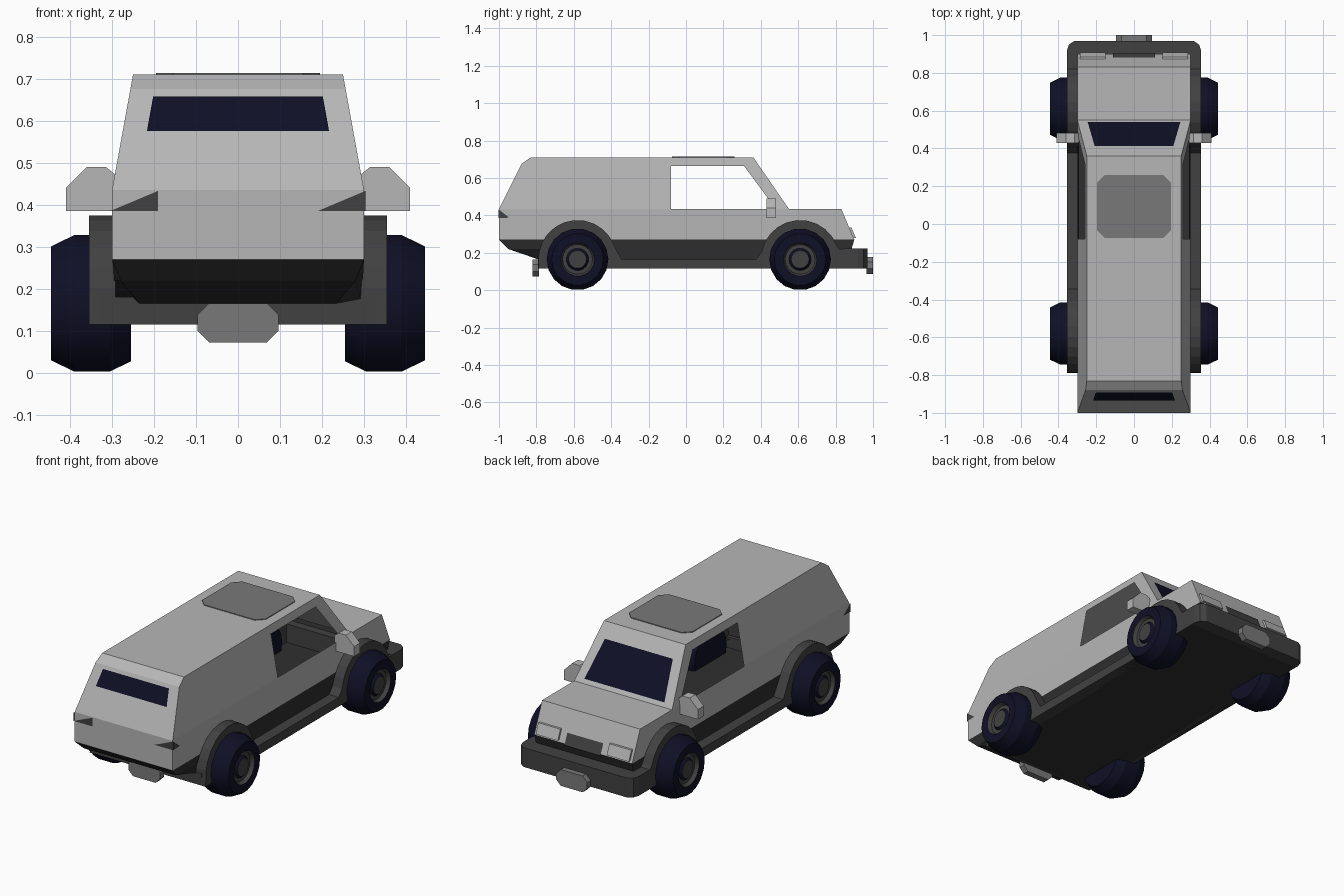
import bpy, bmesh, math
from mathutils import Vector

if "Cube" in bpy.data.objects:
    bpy.data.objects.remove(bpy.data.objects["Cube"])


def material(name, r, g, b):
    m = bpy.data.materials.new(name)
    m.diffuse_color = (r, g, b, 1)
    m.use_nodes = True
    m.node_tree.nodes["Principled BSDF"].inputs["Base Color"].default_value = m.diffuse_color
    return m


PAINT = material("light_grey_paint", 0.47, 0.47, 0.47)
TRIM = material("dark_grey_trim", 0.053, 0.053, 0.053)
UNDER = material("charcoal_underbody", 0.028, 0.028, 0.028)
NAVY = material("navy_rubber_and_glass", 0.005, 0.005, 0.02)
MID = material("mid_grey", 0.19, 0.19, 0.19)


def make(name, bm, *mats):
    me = bpy.data.meshes.new(name)
    bm.to_mesh(me)
    bm.free()
    ob = bpy.data.objects.new(name, me)
    bpy.context.collection.objects.link(ob)
    for m in mats:
        me.materials.append(m)
    return ob


def shell(name, polys, mat, centre=(0, 0, 0.35)):
    """Open surface from polygons, with all faces turned away from the centre."""
    bm = bmesh.new()
    for p in polys:
        bm.faces.new([bm.verts.new(v) for v in p])
    bmesh.ops.remove_doubles(bm, verts=bm.verts, dist=1e-4)
    bm.normal_update()
    for f in bm.faces:
        if f.normal.dot(f.calc_center_median() - Vector(centre)) < 0:
            f.normal_flip()
    return make(name, bm, mat)


def prism(name, pts, axis, a, b, mat):
    """Extrude a 2D outline along an axis from a to b."""
    def place(p, d):
        v = list(p)
        v.insert(axis, d)
        return v
    bm = bmesh.new()
    f = bm.faces.new([bm.verts.new(place(p, a)) for p in pts])
    new = bmesh.ops.extrude_face_region(bm, geom=[f])["geom"]
    off = Vector(place((0, 0), b - a))
    bmesh.ops.translate(bm, vec=off, verts=[v for v in new if isinstance(v, bmesh.types.BMVert)])
    bmesh.ops.recalc_face_normals(bm, faces=bm.faces)
    return make(name, bm, mat)


def chamfered(w, lo, hi, c):
    """Octagon outline, symmetric about zero."""
    return [(-w, lo + c), (-w + c, lo), (w - c, lo), (w, lo + c),
            (w, hi - c), (w - c, hi), (-w + c, hi), (-w, hi - c)]


# ---- body shell with open side windows
BELT, ROOF = 0.435, 0.71


def at(s, y, z):
    lean = max(0, z - BELT) / (ROOF - BELT)
    return (s * (0.30 - 0.05 * lean), y, z)


outline = [(-1, 0.27), (-1, BELT), (-0.88, 0.675), (-0.83, ROOF),
           (0.36, ROOF), (0.55, BELT), (0.83, BELT), (0.9, 0.27)]
side_panels = [
    [(-1, 0.27), (-1, BELT), (-0.08, BELT), (0.48, BELT), (0.55, BELT), (0.83, BELT), (0.9, 0.27)],
    [(-1, BELT), (-0.88, 0.675), (-0.83, ROOF), (-0.08, ROOF), (-0.08, 0.665), (-0.08, BELT)],
    [(-0.08, ROOF), (-0.08, 0.665), (0.31, 0.665), (0.36, ROOF)],
    [(0.36, ROOF), (0.31, 0.665), (0.48, BELT), (0.55, BELT)],
]
polys = [[at(-1, *p), at(1, *p), at(1, *q), at(-1, *q)] for p, q in zip(outline, outline[1:])]
polys += [[at(s, *p) for p in panel] for s in (-1, 1) for panel in side_panels]
shell("body", polys, PAINT)


# ---- glass and painted plates lying just above the body
def rear_y(z):
    return -1 + 0.12 * (z - BELT) / 0.24 - 0.004


def screen_y(z):
    return 0.36 + 0.19 * (ROOF - z) / 0.275 + 0.004


def nose_y(z):
    return 0.83 + 0.07 * (BELT - z) / 0.165 + 0.004


def band(name, yfun, x0, z0, x1, z1, mat):
    return shell(name, [[(-x0, yfun(z0), z0), (x0, yfun(z0), z0),
                         (x1, yfun(z1), z1), (-x1, yfun(z1), z1)]], mat)


band("rear_window", rear_y, 0.217, 0.575, 0.202, 0.658, NAVY)
band("windshield", screen_y, 0.245, 0.457, 0.208, 0.64, NAVY)
band("grille", nose_y, 0.11, 0.265, 0.11, 0.325, TRIM)
prism("sunroof", chamfered(0.195, -0.075, 0.26, 0.04), 2, ROOF, ROOF + 0.004, MID)

for s in (-1, 1):
    side = "right" if s > 0 else "left"
    # tail lamps wrap around the rear corners
    shell(side + "_tail_lamp", [
        [(s * 0.304, -1.003, 0.385), (s * 0.19, -1.003, 0.385),
         (s * (0.304 if s > 0 else 0.19), -1.003, 0.433)],
        [(s * 0.304, -1.003, 0.385), (s * 0.304, -1.003, 0.433), (s * 0.304, -0.945, 0.388)]], TRIM)
    # headlamps
    prism(side + "_headlamp", [(0.84, 0.335), (0.885, 0.335), (0.908, 0.28), (0.86, 0.28)],
          0, s * 0.15, s * 0.285, PAINT)
    # door mirrors
    prism(side + "_mirror", [(s * 0.29, 0.385), (s * 0.41, 0.385), (s * 0.41, 0.44),
                             (s * 0.36, 0.49), (s * 0.315, 0.49), (s * 0.29, 0.47)],
          1, 0.43, 0.482, PAINT)

# ---- lower body, tapering under the tail
rings = []
for z, yr, xr, yf in ((0.27, -1, 0.30, 0.9), (0.22, -0.95, 0.28, 0.885), (0.165, -0.79, 0.235, 0.87)):
    x = 0.30 - (0.27 - z) * 0.05
    rings.append([(-xr, yr, z), (xr, yr, z), (x, -0.75, z), (x, yf, z), (-x, yf, z), (-x, -0.75, z)])
polys = [[a[i], a[(i + 1) % 6], b[(i + 1) % 6], b[i]]
         for a, b in zip(rings, rings[1:]) for i in range(6)]
shell("lower_body", polys, UNDER)

# ---- chassis: floor, sills with wheel arches, bumper
WHEEL_Y, WHEEL_Z = (-0.58, 0.61), 0.165
prism("floor", [(-0.35, -0.785), (0.35, -0.785), (0.35, 0.9), (-0.35, 0.9)], 2, 0.115, 0.12, UNDER)
prism("rear_crossmember", [(-0.79, 0.115), (-0.77, 0.115), (-0.77, 0.18), (-0.79, 0.18)],
      0, -0.33, 0.33, TRIM)


def arch(cy):
    angles = [math.radians(170 - i * 15) for i in range(11)]
    return [(cy + 0.21 * math.cos(t), WHEEL_Z + 0.21 * math.sin(t)) for t in angles]


sill = ([(-0.79, 0.115)] + arch(WHEEL_Y[0]) + [(-0.345, 0.165), (0.375, 0.165)]
        + arch(WHEEL_Y[1]) + [(0.82, 0.22), (0.88, 0.22), (0.88, 0.115)])
for s in (-1, 1):
    prism(("right" if s > 0 else "left") + "_sill_and_arches", sill, 0, s * 0.292, s * 0.355, TRIM)

prism("front_bumper", [(-0.355, 0.84), (0.355, 0.84), (0.355, 0.92), (0.345, 0.95), (0.315, 0.97),
                       (-0.315, 0.97), (-0.345, 0.95), (-0.355, 0.92)], 2, 0.115, 0.222, TRIM)
prism("front_plate", chamfered(0.095, 0.088, 0.178, 0.028), 1, 0.965, 1.0, MID)
prism("rear_plate", chamfered(0.097, 0.072, 0.165, 0.028), 1, -0.82, -0.785, MID)

# ---- wheels: revolved tyre with a recessed hub
# (x, radius, material index of the band that follows)
profile = [(0.255, 0.0, 0), (0.255, 0.14, 0), (0.305, 0.165, 0), (0.39, 0.165, 0), (0.445, 0.138, 0),
           (0.445, 0.09, 1), (0.425, 0.08, 1), (0.425, 0.06, 0), (0.437, 0.048, 1), (0.437, 0.0, 1)]
SEG = 18


def wheel(name, s, cy):
    bm = bmesh.new()
    loops = []
    for x, r, _ in profile:
        loops.append([bm.verts.new((s * x, cy + r * math.cos(2 * math.pi * i / SEG),
                                    WHEEL_Z + r * math.sin(2 * math.pi * i / SEG)))
                      for i in range(SEG)])
    for (a, b), p in zip(zip(loops, loops[1:]), profile):
        for i in range(SEG):
            j = (i + 1) % SEG
            bm.faces.new([a[i], a[j], b[j], b[i]]).material_index = p[2]
    bmesh.ops.remove_doubles(bm, verts=bm.verts, dist=1e-5)
    bmesh.ops.recalc_face_normals(bm, faces=bm.faces)
    ob = make(name, bm, NAVY, TRIM)
    bpy.ops.object.select_all(action='DESELECT')
    ob.select_set(True)
    bpy.context.view_layer.objects.active = ob
    bpy.ops.object.shade_smooth_by_angle(angle=math.radians(25))


for s in (-1, 1):
    for cy, end in zip(WHEEL_Y, ("rear", "front")):
        wheel(f"{end}_{'right' if s > 0 else 'left'}_wheel", s, cy)
